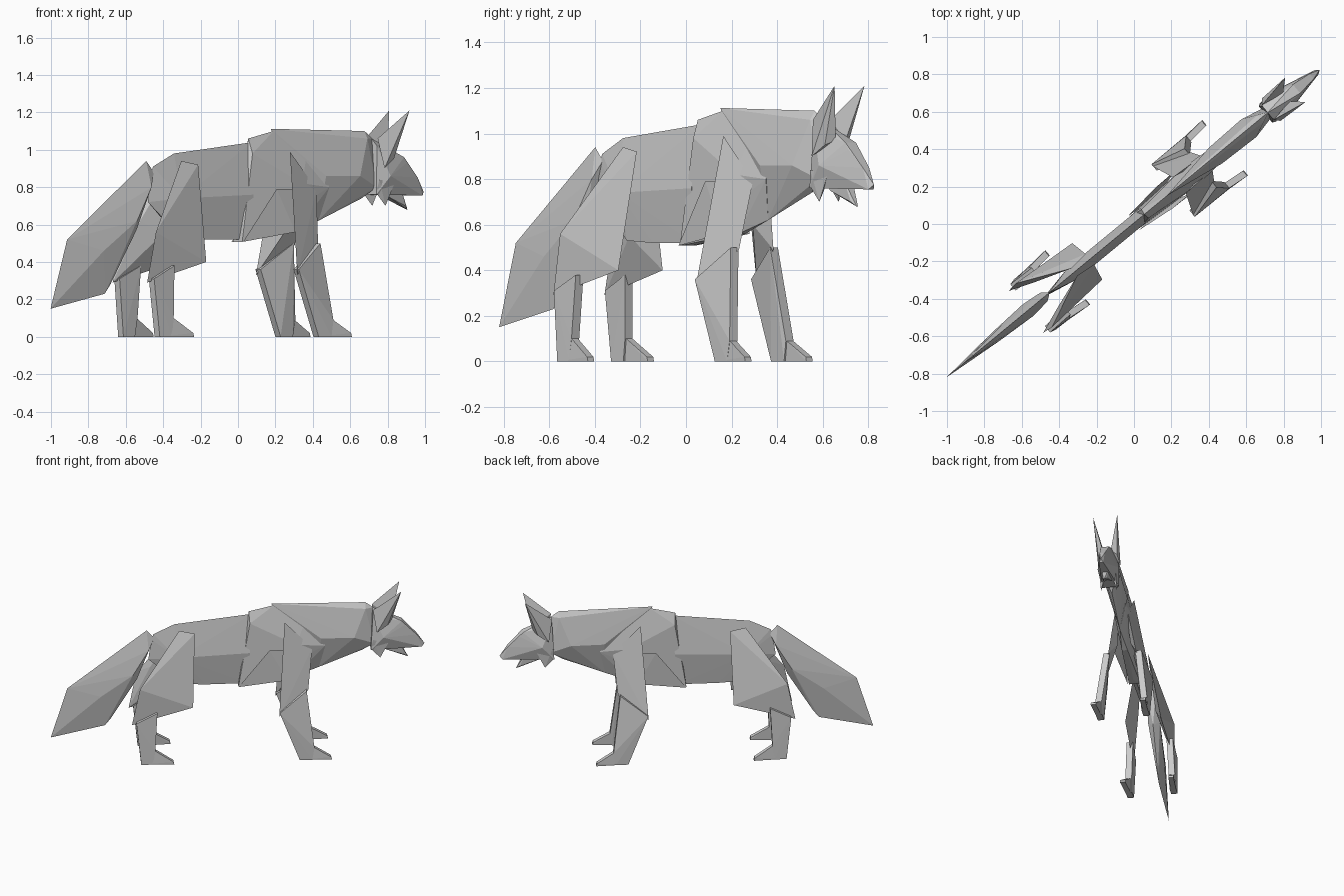
import bpy, bmesh, math
from mathutils import Matrix

# Local frame: s along the spine, t sideways, z up; the animal stands diagonally
TURN = Matrix.Translation((-0.003, 0.004, 0)) @ Matrix.Rotation(math.radians(39.5), 4, 'Z')

fur = bpy.data.materials.new("grey_fur")
fur.diffuse_color = (0.6, 0.6, 0.6, 1)


def facet(name, pts):
    """Flat-faced solid wrapped around a few corner points."""
    bm = bmesh.new()
    for p in sorted(set(pts)):
        bm.verts.new(p)
    bmesh.ops.convex_hull(bm, input=bm.verts[:])
    loose = [v for v in bm.verts if not v.link_faces]
    bmesh.ops.delete(bm, geom=loose, context='VERTS')
    bmesh.ops.recalc_face_normals(bm, faces=bm.faces[:])
    bm.transform(TURN)
    me = bpy.data.meshes.new(name)
    bm.to_mesh(me)
    bm.free()
    me.materials.append(fur)
    ob = bpy.data.objects.new(name, me)
    bpy.context.collection.objects.link(ob)
    return ob


def central(name, pts):
    """Part on the midline: every point is mirrored across it."""
    facet(name, pts + [(s, -t, z) for s, t, z in pts if t])


def pair(name, pts, thick=0.0):
    """Left and right copies, optionally thickened sideways."""
    if thick:
        pts = [(s, t + d, z) for s, t, z in pts for d in (-thick, thick)]
    facet("left_" + name, pts)
    facet("right_" + name, [(s, -t, z) for s, t, z in pts])


# Tail
central("tail", [(-1.295, 0, .15), (-1.18, 0, .52), (-.91, 0, .72), (-.632, 0, .94),
                 (-.58, 0, .88), (-.70, 0, .57), (-.88, 0, .28), (-.92, 0, .23),
                 (-.73, .042, .62), (-.95, .03, .46), (-.62, .03, .80)])

# Torso
central("rump", [(-.60, 0, .87), (-.585, 0, .91), (-.44, 0, .98), (.10, 0, 1.04),
                 (.06, .012, .52), (-.22, .012, .52), (-.40, .012, .53), (-.62, 0, .72),
                 (-.42, .04, .74), (.08, .04, .76)])
central("shoulders", [(.075, 0, 1.06), (.19, 0, 1.085), (.25, 0, 1.10), (.50, 0, 1.08),
                      (.0, .04, .508), (.05, 0, .51), (.08, .03, .98), (.38, .02, .56),
                      (.56, 0, .62), (.40, .06, .82), (.60, .045, .80)])
pair("shoulder_flap", [(0, .048, .508), (.213, .072, .79), (.34, .072, .79),
                       (.34, .075, .56), (.20, .03, .60)])
central("mane", [(.23, 0, 1.112), (.88, 0, 1.10), (.935, 0, 1.06), (.94, .03, .80),
                 (.86, 0, .74), (.56, 0, .62), (.57, .055, .86), (.80, .062, .86),
                 (.88, .025, 1.06)])

# Head
central("head", [(.93, 0, 1.06), (.93, .045, 1.02), (.915, .058, .76), (1.0, .075, .86),
                 (1.03, .05, .78), (1.13, .03, .96), (1.15, .03, .93), (1.235, .018, .85),
                 (1.29, 0, .775), (1.27, .015, .755), (1.12, .03, .79)])
central("lower_jaw", [(1.175, .004, .68), (1.15, .016, .70), (1.0, .03, .80),
                      (1.11, .025, .80), (1.02, .028, .75)])
pair("ear", [(1.122, .085, 1.21), (.93, .05, 1.06), (.955, .078, .90),
             (1.06, .028, .97), (1.03, .065, .95)])
pair("cheek_tuft", [(.98, .055, .70), (.915, .055, .77), (.93, .066, .84),
                    (1.04, .058, .82), (1.0, .03, .78)])

# Hind legs
pair("thigh", [(-.41, .025, .94), (-.302, .036, .92), (-.32, .126, .40),
               (-.69, .152, .56), (-.745, .145, .29), (-.47, .06, .55), (-.60, .09, .62)])
pair("hind_shin", [(-.715, .145, .31), (-.57, .14, .38), (-.585, .152, .10),
                   (-.682, .153, 0), (-.60, .155, 0)], .022)
pair("hind_foot", [(-.682, .153, 0), (-.455, .17, 0), (-.46, .17, .02),
                   (-.585, .155, .10)], .018)

# Front legs
pair("upper_arm", [(.318, .055, .99), (.51, .045, .79), (.478, .098, .49),
                   (.272, .174, .33), (.40, .045, .60), (.46, .03, .78)])
pair("front_shin", [(.275, .16, .36), (.465, .112, .50), (.515, .16, .09),
                    (.413, .16, 0), (.50, .162, 0)], .022)
pair("front_foot", [(.413, .16, 0), (.635, .174, 0), (.63, .174, .02),
                    (.515, .162, .09)], .018)
